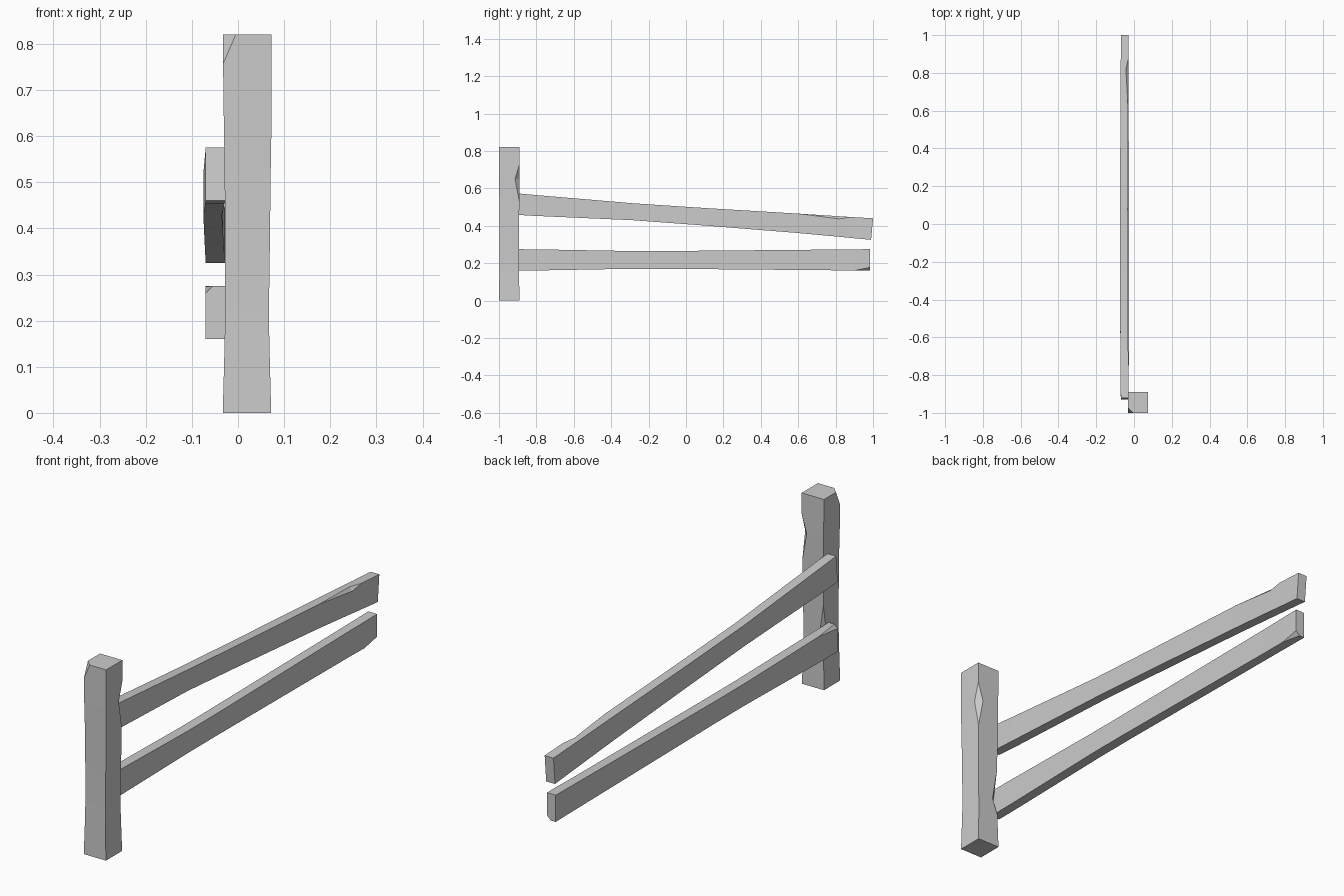
import bpy, bmesh


def ring(a0, a1, b0, b1, chips):
    """Rectangle whose four corners may each be chipped (dict corner -> size)."""
    corners = [(a0, b0), (a1, b0), (a1, b1), (a0, b1)]
    pts = []
    for i, (a, b) in enumerate(corners):
        c = chips.get(i, 0)
        for n in (corners[i - 1], corners[(i + 1) % 4]):
            da, db = n[0] - a, n[1] - b
            t = c / (abs(da) + abs(db))
            pts.append((a + da * t, b + db * t))
    return pts


def loft(name, rings):
    bm = bmesh.new()
    loops = [[bm.verts.new(p) for p in r] for r in rings]
    for lo, hi in zip(loops, loops[1:]):
        for i in range(8):
            j = (i + 1) % 8
            bm.faces.new((lo[i], lo[j], hi[j], hi[i]))
    bm.faces.new(loops[0][::-1])
    bm.faces.new(loops[-1])
    bmesh.ops.remove_doubles(bm, verts=bm.verts, dist=1e-5)
    bmesh.ops.recalc_face_normals(bm, faces=bm.faces)
    mesh = bpy.data.meshes.new(name)
    bm.to_mesh(mesh)
    bm.free()
    bpy.context.collection.objects.link(bpy.data.objects.new(name, mesh))


# Post: z, x range, y range, chipped corners
post = [
    (0.00, -0.033, 0.072, -1.0, -0.89, {}),
    (0.15, -0.029, 0.068, -0.998, -0.893, {}),
    (0.22, -0.028, 0.067, -0.997, -0.895, {3: 0.022}),
    (0.36, -0.028, 0.069, -0.997, -0.893, {}),
    (0.53, -0.029, 0.071, -0.998, -0.891, {}),
    (0.65, -0.031, 0.073, -1.0, -0.89, {2: 0.024}),
    (0.73, -0.032, 0.073, -1.0, -0.89, {}),
    (0.755, -0.033, 0.073, -1.0, -0.89, {}),
    (0.82, -0.033, 0.073, -1.0, -0.89, {0: 0.028}),
]
loft("post", [[(x, y, z) for x, y in ring(*s)] for z, *s in post])


# Rails: y, x range, z range, chipped corners; lean tilts the sawn ends
def rail(name, sections, lean):
    rings = []
    for y, x0, x1, z0, z1, chips in sections:
        rings.append([(x, y - lean * (z1 - z), z)
                      for x, z in ring(x0, x1, z0, z1, chips)])
    loft(name, rings)


rail("upper_rail", [
    (-0.92, -0.070, -0.028, 0.460, 0.575, {}),
    (-0.80, -0.071, -0.029, 0.453, 0.564, {}),
    (-0.28, -0.075, -0.035, 0.430, 0.520, {}),
    (0.10, -0.074, -0.033, 0.402, 0.495, {}),
    (0.60, -0.072, -0.031, 0.362, 0.465, {}),
    (0.82, -0.071, -0.029, 0.342, 0.451, {2: 0.014}),
    (0.88, -0.070, -0.029, 0.336, 0.447, {}),
    (1.00, -0.070, -0.028, 0.325, 0.440, {}),
], 0.09)

rail("lower_rail", [
    (-0.93, -0.070, -0.028, 0.160, 0.275, {3: 0.015}),
    (-0.80, -0.070, -0.028, 0.161, 0.274, {}),
    (-0.30, -0.070, -0.026, 0.170, 0.265, {}),
    (-0.10, -0.070, -0.026, 0.170, 0.265, {}),
    (0.80, -0.070, -0.029, 0.162, 0.273, {}),
    (0.90, -0.070, -0.028, 0.161, 0.274, {}),
    (0.985, -0.070, -0.028, 0.160, 0.275, {1: 0.018}),
], 0.0)
